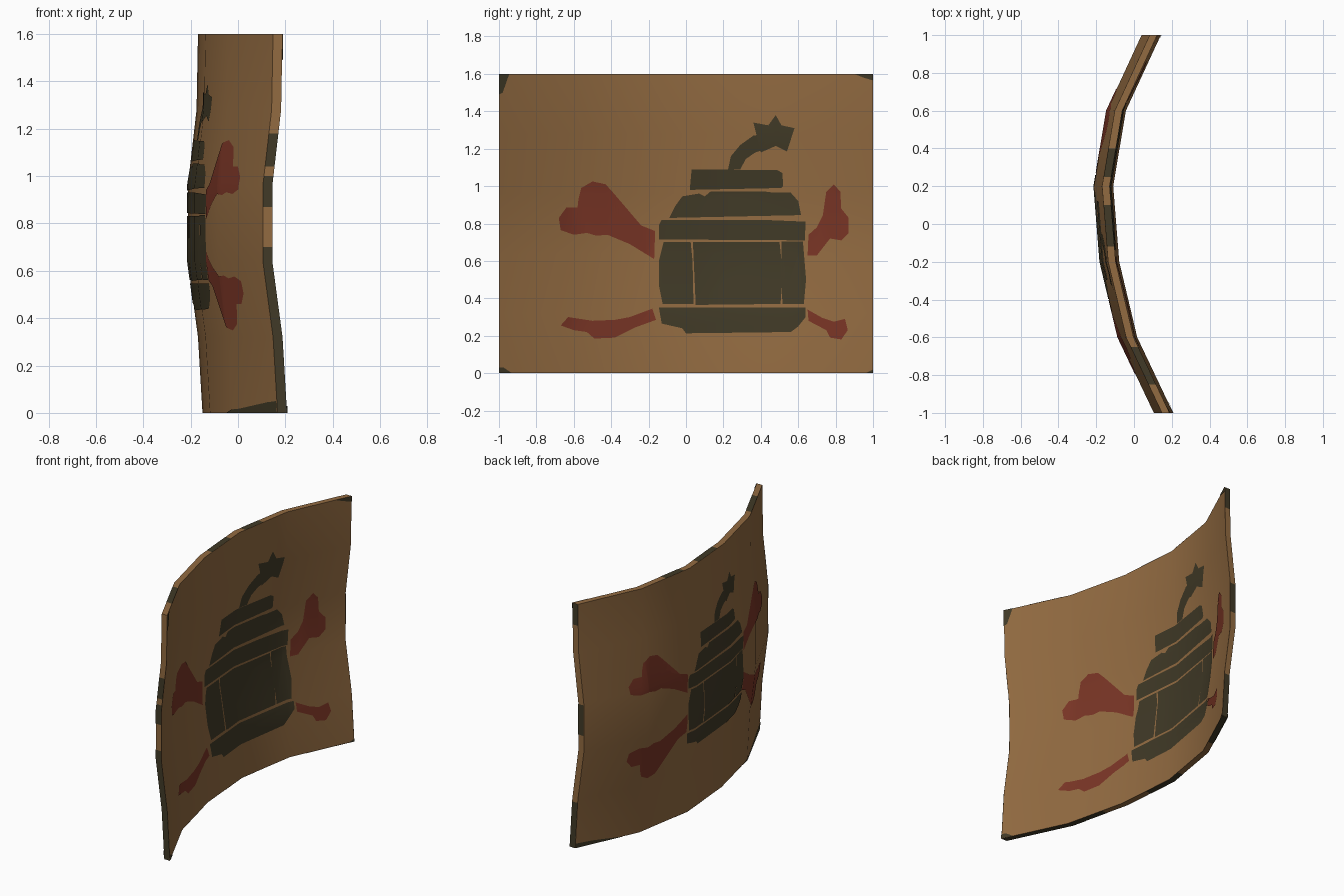
import bpy, bmesh, math

if "Cube" in bpy.data.objects:
    bpy.data.objects.remove(bpy.data.objects["Cube"])

T = 0.04           # panel thickness along x
LIFT = 0.003       # height of painted plates above the surface
YS = [-1.0, -0.6, -0.2, 0.2, 0.6, 1.0]
FX = [0.105, -0.085, -0.18, -0.212, -0.145, 0.04]   # bend along y
ZS = [0.0, 0.32, 0.64, 0.96, 1.28, 1.6]
GX = [0.062, 0.043, 0.0, 0.0, 0.037, 0.043]         # bend along z


def lerp(t, ts, vs):
    for i in range(len(ts) - 1):
        if t <= ts[i + 1] or i == len(ts) - 2:
            k = (t - ts[i]) / (ts[i + 1] - ts[i])
            return vs[i] + k * (vs[i + 1] - vs[i])


def surf(y, z):
    """x of the convex (-x) face"""
    return lerp(y, YS, FX) + lerp(z, ZS, GX)


def material(name, col):
    m = bpy.data.materials.new(name)
    m.diffuse_color = (*col, 1)
    m.use_nodes = True
    m.node_tree.nodes["Principled BSDF"].inputs["Base Color"].default_value = m.diffuse_color
    return m


TAN = material("tan_board", (0.29, 0.147, 0.053))
DARK = material("dark_olive", (0.052, 0.042, 0.020))
RED = material("dull_red", (0.195, 0.036, 0.019))


def finish(bm, name, mat):
    me = bpy.data.meshes.new(name)
    bm.to_mesh(me)
    bm.free()
    ob = bpy.data.objects.new(name, me)
    bpy.context.collection.objects.link(ob)
    me.materials.append(mat)
    bpy.ops.object.select_all(action='DESELECT')
    ob.select_set(True)
    bpy.context.view_layer.objects.active = ob
    bpy.ops.object.shade_smooth_by_angle(angle=math.radians(40))
    return ob


# Bent board: coarse grid on both sides, closed by a rim
bm = bmesh.new()
N = len(YS)
side = [[[bm.verts.new((surf(y, z) + o, y, z)) for z in ZS] for y in YS] for o in (0, T)]
for s in side:
    for i in range(N - 1):
        for j in range(N - 1):
            bm.faces.new((s[i][j], s[i + 1][j], s[i + 1][j + 1], s[i][j + 1]))
a, b = side
for k in range(N - 1):
    for e in (0, N - 1):
        bm.faces.new((a[k][e], a[k + 1][e], b[k + 1][e], b[k][e]))
        bm.faces.new((a[e][k], a[e][k + 1], b[e][k + 1], b[e][k]))
bmesh.ops.recalc_face_normals(bm, faces=bm.faces)
finish(bm, "bent_board", TAN)


def plates(name, polys, mat, right):
    """Paint plates: flat y,z outlines split at the bends and laid on the board"""
    bm = bmesh.new()
    for p in polys:
        bm.faces.new([bm.verts.new((0, y, z)) for y, z in p])
    bmesh.ops.triangulate(bm, faces=bm.faces[:], ngon_method='EAR_CLIP')
    cuts = [((0, y, 0), (0, 1, 0)) for y in YS[1:-1]] + [((0, 0, z), (0, 0, 1)) for z in ZS[1:-1]]
    for co, no in cuts:
        bmesh.ops.bisect_plane(bm, geom=bm.verts[:] + bm.edges[:] + bm.faces[:],
                               plane_co=co, plane_no=no, dist=1e-5)
    for v in bm.verts:
        v.co.x = surf(v.co.y, v.co.z) + (T + LIFT if right else -LIFT)
    bm.normal_update()
    for f in bm.faces:
        if (f.normal.x > 0) != right:
            f.normal_flip()
    finish(bm, name, mat)


def mapped(polys, fy, fz):
    return [[(fy(y), fz(z)) for y, z in p] for p in polys]


# Banded round charge, drawn in y,z as seen from the right
charge = [
    [(.02, .98), (.51, .99), (.52, 1.0), (.515, 1.07), (.49, 1.085), (.03, 1.09)],
    [(-.09, .83), (.615, .845), (.6, .92), (.56, .965), (.47, .965), (.455, .945), (.43, .97),
     (.13, .97), (.1, .945), (.07, .96), (-.02, .945), (-.06, .89)],
    [(-.145, .715), (.635, .71), (.64, .81), (.4, .82), (-.13, .82), (-.145, .79)],
    [(-.125, .37), (.04, .37), (.035, .6), (.025, .70), (-.12, .70), (-.145, .6), (-.145, .47)],
    [(.052, .365), (.505, .37), (.518, .53), (.5, .70), (.037, .70), (.046, .58)],
    [(.515, .37), (.63, .37), (.642, .5), (.625, .705), (.51, .705), (.528, .55)],
    [(-.145, .352), (.64, .352), (.64, .3), (.6, .25), (.56, .22), (0, .213), (-.02, .24), (-.13, .265)],
]
# Curved fuse and its spark
fuse = [
    [(.225, 1.09), (.29, 1.09), (.32, 1.145), (.37, 1.18), (.43, 1.2), (.43, 1.28), (.36, 1.27),
     (.29, 1.22), (.24, 1.16)],
    [(.48, 1.38), (.51, 1.325), (.58, 1.31), (.545, 1.26), (.54, 1.185), (.48, 1.215), (.40, 1.18),
     (.415, 1.25), (.36, 1.34), (.44, 1.325)],
]
plates("charge_right", charge + fuse, DARK, True)
plates("charge_left", mapped(charge + fuse, lambda y: .26 - .846 * (y + .14),
                             lambda z: .43 + .82 * (z - .21)), DARK, False)

# Crossed bones on the right face
bone = [(-.17, .61), (-.165, .76), (-.24, .79), (-.39, .86), (-.385, .96), (-.43, 1.01), (-.5, 1.025),
        (-.56, .99), (-.575, .93), (-.58, .885), (-.64, .885), (-.68, .83), (-.67, .765), (-.6, .74),
        (-.53, .75), (-.48, .735), (-.42, .74), (-.3, .69)]
bones_right = [
    bone,
    [(-.16, .285), (-.18, .345), (-.3, .3), (-.38, .285), (-.5, .28), (-.63, .3), (-.67, .255),
     (-.6, .23), (-.53, .22), (-.49, .185), (-.38, .19), (-.27, .245)],
    [(.65, .63), (.70, .63), (.77, .72), (.83, .71), (.87, .75), (.87, .83), (.83, .88), (.825, .97),
     (.79, 1.01), (.75, .97), (.74, .86), (.70, .78), (.655, .74)],
    [(.65, .34), (.655, .28), (.75, .23), (.77, .19), (.83, .18), (.865, .23), (.85, .29),
     (.79, .275), (.73, .295)],
]
plates("bones_right", bones_right, RED, True)

# Four mirrored bones on the left face
upper = mapped([bone], lambda y: .27 - .874 * (y + .165), lambda z: .82 + .8 * (z - .61))
upper += mapped(upper, lambda y: -.40 - .88 * (y - .27), lambda z: z)
lower = mapped(upper, lambda y: y, lambda z: 1.5 - z)
plates("bones_left", upper + lower, RED, False)

# Worn dark corners
plates("worn_corners_right", [
    [(-1, 1.6), (-.945, 1.6), (-.97, 1.56), (-.98, 1.5), (-1, 1.49)],
    [(.9, 1.6), (1, 1.6), (1, 1.565), (.95, 1.58)],
    [(-1, 0), (-.93, 0), (-.975, .03), (-1, .03)],
    [(.96, 0), (1, 0), (1, .02)]], DARK, True)
plates("worn_corners_left", [
    [(-1, 0), (-.5, 0), (-.6, .015), (-.8, .02), (-.92, .045), (-1, .05)],
    [(1, 0), (1, .03), (.9, .025), (.7, 0)]], DARK, False)


def rim_plates(name, strips):
    """Dark wear on the rim: (edge, fixed value, outward sign, start, end)"""
    bm = bmesh.new()
    for axis, val, s, t0, t1 in strips:
        stops = YS if axis == 'y' else ZS
        ts = [t0] + [t for t in stops if t0 < t < t1] + [t1]
        rows = []
        for t in ts:
            y, z = (t, val) if axis == 'y' else (val, t)
            oy, oz = (y, z + s * .001) if axis == 'y' else (y + s * .001, z)
            rows.append([bm.verts.new((surf(y, z) + o, oy, oz)) for o in (0, T)])
        for p, q in zip(rows, rows[1:]):
            f = bm.faces.new((p[0], q[0], q[1], p[1]))
            f.normal_update()
            if (f.normal.z if axis == 'y' else f.normal.y) * s < 0:
                f.normal_flip()
    finish(bm, name, DARK)


rim_plates("worn_rim", [
    ('z', -1, -1, 0, .7), ('z', -1, -1, .87, 1.0), ('z', -1, -1, 1.04, 1.18),
    ('z', 1, 1, 0, .3), ('z', 1, 1, .75, .95), ('z', 1, 1, 1.46, 1.6),
    ('y', 1.6, 1, -.85, -.65), ('y', 1.6, 1, -.12, .1), ('y', 1.6, 1, .25, .4),
    ('y', 0, -1, -1, -.35), ('y', 0, -1, .0, .3), ('y', 0, -1, .7, 1)])
